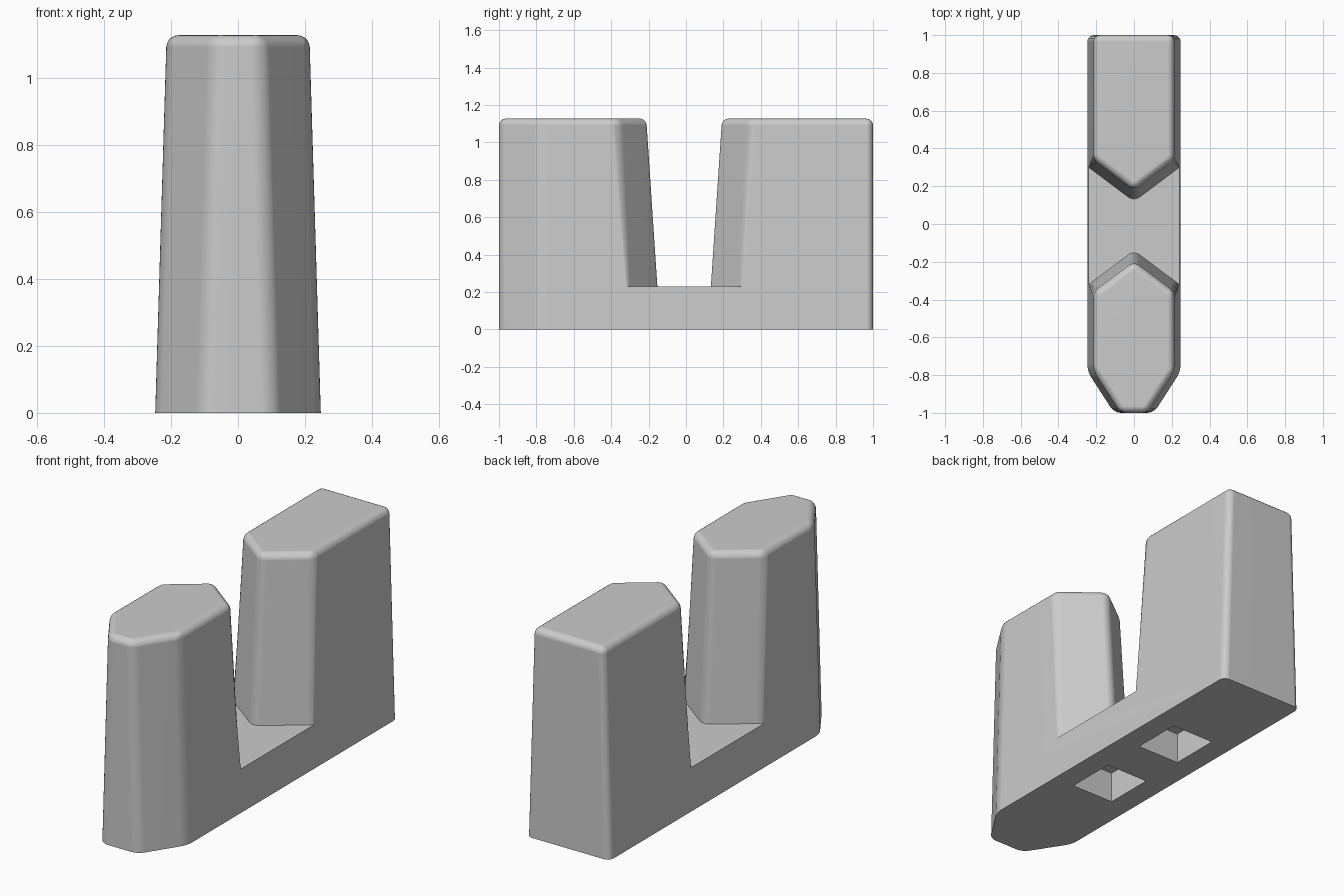
import bpy
import bmesh
import math

if "Cube" in bpy.data.objects:
    bpy.data.objects.remove(bpy.data.objects["Cube"], do_unlink=True)

HEIGHT = 1.127     # full height of the towers
FLOOR = 0.23       # height of the saddle between the towers
BEVEL = 0.036

grey = bpy.data.materials.new("light_grey")
grey.use_nodes = True
colour = (0.6, 0.6, 0.6, 1)
grey.diffuse_color = colour
grey.node_tree.nodes["Principled BSDF"].inputs["Base Color"].default_value = colour


def draft(z):
    """Inward lean of the side walls at height z."""
    return 0.034 * z / HEIGHT


def section(z):
    """Named outline points of both towers at height z (right half, x >= 0)."""
    d = draft(z)
    w = 0.247 - d
    t = (z - FLOOR) / (HEIGHT - FLOOR)
    return {
        "nose": (0.105 - d, -1), "cheek": (w, -0.78),
        "front_shoulder": (w, -0.32 - 0.04 * t), "front_tip": (0, -0.14 - 0.06 * t),
        "back_tip": (0, 0.12 + 0.06 * t), "back_shoulder": (w, 0.30 + 0.04 * t),
        "heel": (w, 1),
    }


bm = bmesh.new()
verts = {}


def v(name, level, side=1):
    """Fetch or create the vertex of an outline point on one side."""
    z = {"low": 0, "floor": FLOOR, "top": HEIGHT}[level]
    x, y = section(z)[name]
    key = (name, level, side if x else 0)
    if key not in verts:
        verts[key] = bm.verts.new((x * side, y, z))
    return verts[key]


def loop(names, level):
    """Closed symmetric face through the points on both sides."""
    pts = [v(n, level, 1) for n in names]
    pts += [v(n, level, -1) for n in reversed(names)]
    return bm.faces.new(list(dict.fromkeys(pts)))


# Underside, saddle floor and tower tops
loop(["nose", "cheek", "heel"], "low")
loop(["front_tip", "front_shoulder", "back_shoulder", "back_tip"], "floor")
tops = [loop(["nose", "cheek", "front_shoulder", "front_tip"], "top"),
        loop(["back_tip", "back_shoulder", "heel"], "top")]

# End walls
for n in ("nose", "heel"):
    bm.faces.new([v(n, "low", -1), v(n, "low"), v(n, "top"), v(n, "top", -1)])

for s in (1, -1):
    # Chamfered nose wall
    bm.faces.new([v("nose", "low", s), v("cheek", "low", s),
                  v("cheek", "top", s), v("nose", "top", s)])
    # Long U-shaped side wall
    bm.faces.new([v("cheek", "low", s), v("heel", "low", s), v("heel", "top", s),
                  v("back_shoulder", "top", s), v("back_shoulder", "floor", s),
                  v("front_shoulder", "floor", s), v("front_shoulder", "top", s),
                  v("cheek", "top", s)])
    # Wedge walls facing the gap
    for end in ("front", "back"):
        a, b = end + "_shoulder", end + "_tip"
        bm.faces.new([v(a, "floor", s), v(b, "floor", s), v(b, "top", s), v(a, "top", s)])

bmesh.ops.recalc_face_normals(bm, faces=bm.faces)

# Round the upright edges and the tower rims
rounded = {e for f in tops for e in f.edges}
rounded |= {e for e in bm.edges if abs(e.verts[0].co.z - e.verts[1].co.z) > 0.5}
bmesh.ops.bevel(bm, geom=list(rounded), offset=BEVEL, offset_type='OFFSET',
                segments=5, profile=0.5, affect='EDGES', clamp_overlap=True)

mesh = bpy.data.meshes.new("twin_tower_body")
bm.to_mesh(mesh)
bm.free()
body = bpy.data.objects.new("twin_tower_body", mesh)
bpy.context.collection.objects.link(body)
mesh.materials.append(grey)

# Two square sockets sunk into the underside
cutters = []
for y in (-0.19, 0.325):
    bpy.ops.mesh.primitive_cube_add(size=1, location=(0, y, 0))
    cutter = bpy.context.object
    cutter.name = "socket_cutter"
    cutter.scale = (0.25, 0.27, 0.33)
    cutter.hide_render = True
    cutter.data.materials.append(grey)
    cutters.append(cutter)
    cut = body.modifiers.new("socket", 'BOOLEAN')
    cut.operation = 'DIFFERENCE'
    cut.solver = 'EXACT'
    cut.object = cutter

bpy.ops.object.select_all(action='DESELECT')
body.select_set(True)
bpy.context.view_layer.objects.active = body
for name in [m.name for m in body.modifiers]:
    bpy.ops.object.modifier_apply(modifier=name)
for cutter in cutters:
    bpy.data.objects.remove(cutter, do_unlink=True)

# Smooth rounded edges, flat walls
bpy.ops.object.shade_smooth_by_angle(angle=math.radians(30))
normals = body.modifiers.new("flat_walls", 'WEIGHTED_NORMAL')
normals.keep_sharp = True
